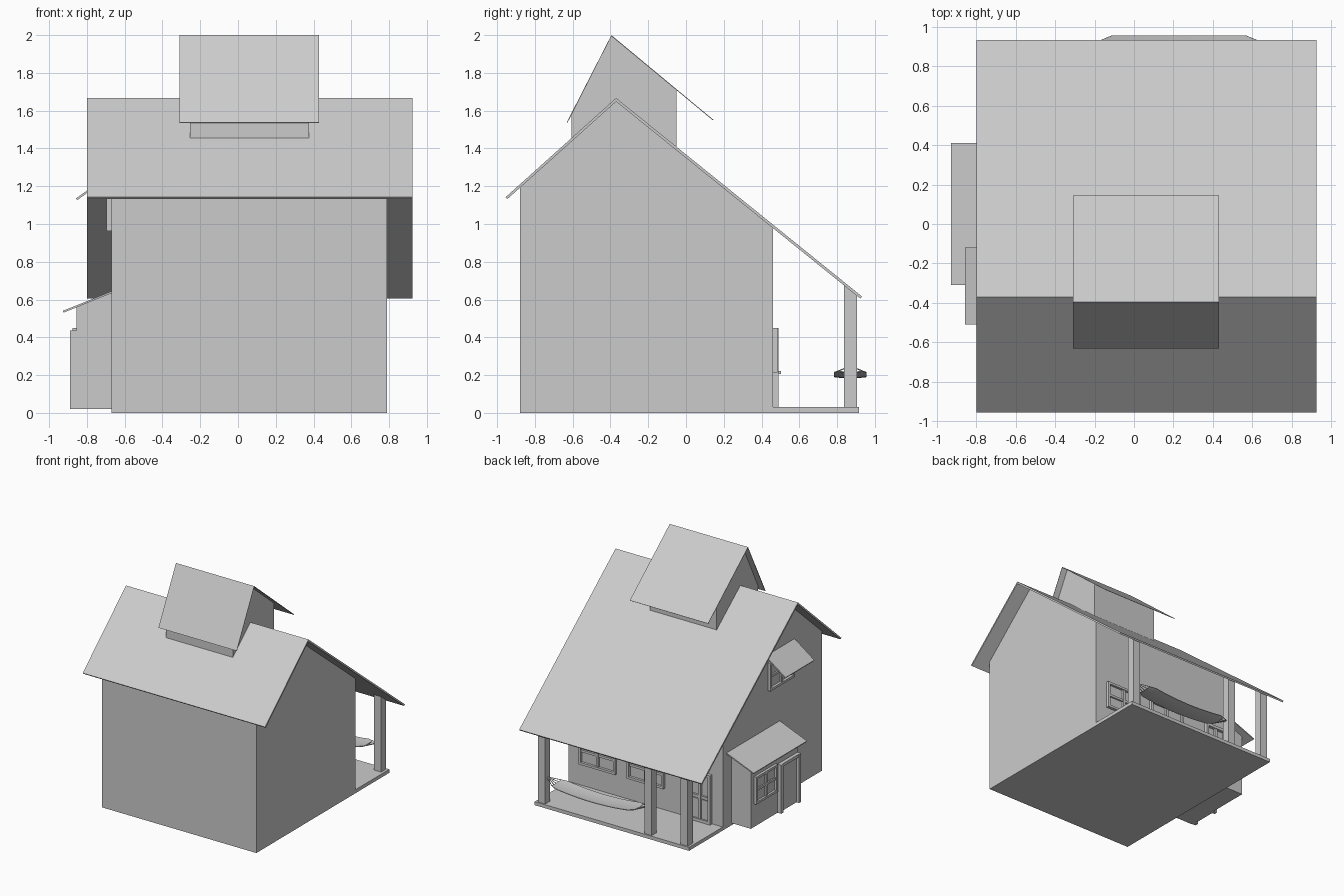
import bpy
from mathutils import Vector

if "Cube" in bpy.data.objects:
    bpy.data.objects.remove(bpy.data.objects["Cube"])


def mesh_obj(name, verts, faces):
    me = bpy.data.meshes.new(name)
    me.from_pydata(verts, [], faces)
    me.update()
    ob = bpy.data.objects.new(name, me)
    bpy.context.collection.objects.link(ob)
    return ob


def prism(name, pts, a, b, axis="x"):
    """Extrude a 2D profile from a to b: (y,z) along x, or (x,z) along y."""
    put = (lambda t, p: (t, p[0], p[1])) if axis == "x" else (lambda t, p: (p[0], t, p[1]))
    n = len(pts)
    verts = [put(a, p) for p in pts] + [put(b, p) for p in pts]
    faces = [tuple(range(n))[::-1], tuple(range(n, 2 * n))]
    faces += [(i, (i + 1) % n, n + (i + 1) % n, n + i) for i in range(n)]
    area = sum(pts[i][0] * pts[(i + 1) % n][1] - pts[(i + 1) % n][0] * pts[i][1] for i in range(n))
    if (area > 0) != (axis == "x"):
        faces = [f[::-1] for f in faces]
    return mesh_obj(name, verts, faces)


def box(name, x0, x1, y0, y1, z0, z1):
    return prism(name, [(y0, z0), (y1, z0), (y1, z1), (y0, z1)], x0, x1)


def wall_box(name, side, u0, u1, z0, z1, base, depth):
    """Box on the back wall (u = x, grows +y) or left wall (u = y, grows -x)."""
    if side == "back":
        return box(name, u0, u1, base - 0.005, base + depth, z0, z1)
    return box(name, base - depth, base + 0.005, u0, u1, z0, z1)


def window(name, side, u0, u1, z0, z1, base, depth=0.025, t=0.02, cross=True):
    um, zm = (u0 + u1) / 2, (z0 + z1) / 2
    for k, (a, b) in enumerate(((u0, u0 + t), (u1 - t, u1))):
        wall_box(f"{name}_side_{k}", side, a, b, z0, z1, base, depth)
    for k, (a, b) in enumerate(((z0, z0 + t), (z1 - t, z1))):
        wall_box(f"{name}_rail_{k}", side, u0 + t, u1 - t, a, b, base, depth)
    wall_box(f"{name}_glass", side, u0 + t, u1 - t, z0 + t, z1 - t, base, 0.004)
    if cross:
        wall_box(f"{name}_mullion", side, um - t / 2, um + t / 2, z0 + t, z1 - t, base, depth * 0.8)
        wall_box(f"{name}_transom", side, u0 + t, u1 - t, zm - t / 2, zm + t / 2, base, depth * 0.7)


# house body and main roof
prism("house_body", [(-0.88, 0), (0.46, 0), (0.46, 0.98), (-0.37, 1.652), (-0.88, 1.192)], -0.67, 0.79)
prism("main_roof", [(-0.955, 1.142), (-0.946, 1.132), (-0.37, 1.648), (0.923, 0.605),
                    (0.932, 0.616), (-0.37, 1.667)], -0.80, 0.925)

# roof dormer
prism("dormer_body", [(-0.605, 1.40), (-0.37, 1.62), (-0.05, 1.36), (-0.05, 1.709),
                      (-0.395, 1.995), (-0.605, 1.58)], -0.255, 0.375)
prism("dormer_roof", [(-0.632, 1.537), (-0.628, 1.535), (-0.395, 1.994), (0.142, 1.549),
                      (0.145, 1.552), (-0.395, 2.0)], -0.31, 0.43)

# porch deck and posts
box("porch_deck", -0.67, 0.79, 0.46, 0.915, 0, 0.03)
for i, x in enumerate((0.732, -0.275, -0.616)):
    prism(f"porch_post_{i}", [(0.837, 0.03), (0.905, 0.03), (0.905, 0.63), (0.837, 0.685)],
          x - 0.034, x + 0.034)

# back wall windows and door
for i, x in enumerate((0.505, 0.05)):
    window(f"back_window_{i}", "back", x - 0.172, x + 0.172, 0.215, 0.45, 0.46)
window("back_door_frame", "back", -0.57, -0.36, 0.03, 0.45, 0.46, 0.03, 0.025)
box("back_door_panel", -0.55, -0.38, 0.46, 0.475, 0.03, 0.22)
box("back_door_knob", -0.395, -0.375, 0.475, 0.503, 0.207, 0.222)

# side annex with lean-to roof
prism("annex_body", [(-0.855, 0.02), (-0.66, 0.02), (-0.66, 0.637), (-0.855, 0.56)], -0.29, 0.345, "y")
prism("annex_roof", [(-0.927, 0.54), (-0.924, 0.531), (-0.66, 0.637), (-0.66, 0.648)], -0.31, 0.41, "y")
window("annex_window", "left", 0.01, 0.30, 0.215, 0.45, -0.855, 0.022)
for i, y in enumerate((-0.27, -0.03)):
    wall_box(f"annex_door_jamb_{i}", "left", y - 0.015, y + 0.015, 0.02, 0.435, -0.855, 0.035)
wall_box("annex_door_lintel", "left", -0.255, -0.045, 0.41, 0.435, -0.855, 0.03)
wall_box("annex_door_panel", "left", -0.255, -0.045, 0.02, 0.41, -0.855, 0.01)

# upper side window under its awning
window("upper_window", "left", -0.48, -0.15, 0.962, 1.20, -0.67)
prism("upper_awning", [(-0.857, 1.136), (-0.852, 1.126), (-0.66, 1.264), (-0.66, 1.277)],
      -0.51, -0.12, "y")

# hammock cloth: sagging strip with narrowed ends
NX, NY, CX, CY, HALF = 16, 6, 0.228, 0.87, 0.39
verts, faces = [], []
for i in range(NX + 1):
    u = -1 + 2 * i / NX
    w = 0.085 - 0.02 * max(0, abs(u) - 0.9) / 0.1
    for j in range(NY + 1):
        v = -1 + 2 * j / NY
        verts.append((CX + HALF * u, CY + w * v, 0.188 + 0.03 * u * u + 0.006 * v * v))
for i in range(NX):
    for j in range(NY):
        a = i * (NY + 1) + j
        faces.append((a, a + NY + 1, a + NY + 2, a + 1))
cloth = mesh_obj("hammock_cloth", verts, faces)
cloth.modifiers.new("thickness", "SOLIDIFY").thickness = 0.005

# hammock ropes fanning out to the posts
for s, post in ((1, 0.70), (-1, -0.243)):
    for j in range(5):
        v = -1 + j / 2
        a = Vector((CX + s * HALF, CY + 0.063 * v, 0.216 + 0.006 * v * v))
        b = Vector((post, CY + 0.006 * v, 0.246))
        d = b - a
        bpy.ops.mesh.primitive_cylinder_add(vertices=6, radius=0.003, depth=d.length, location=(a + b) / 2)
        rope = bpy.context.object
        rope.name = f"hammock_rope_{'left' if s < 0 else 'right'}_{j}"
        rope.rotation_euler = d.to_track_quat("Z", "Y").to_euler()
